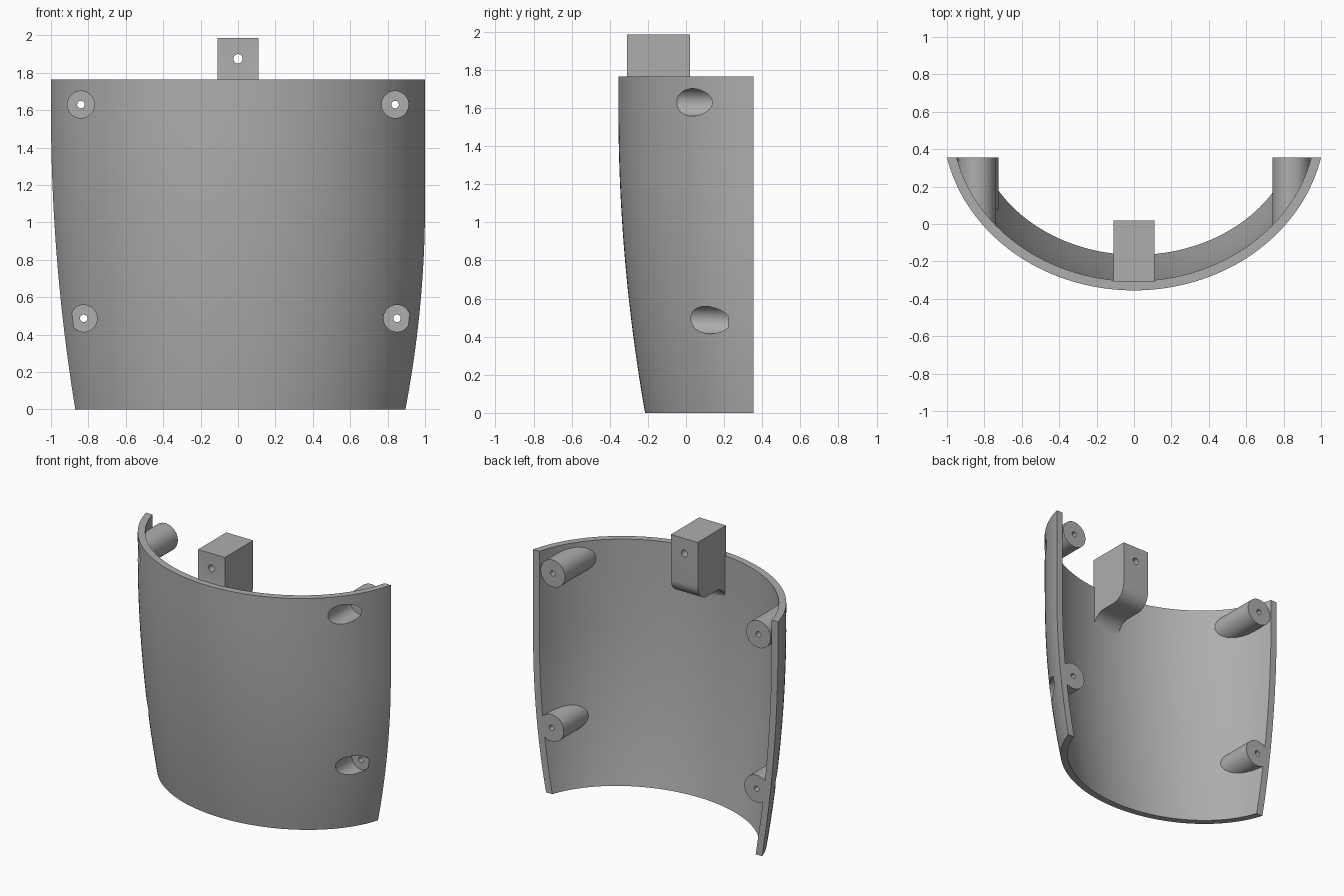
import bpy, bmesh
from math import acos, cos, sin, sqrt, pi

if "Cube" in bpy.data.objects:
    bpy.data.objects.remove(bpy.data.objects["Cube"])

grey = bpy.data.materials.new("plain_grey")
grey.use_nodes = True
colour = (0.42, 0.42, 0.42, 1)
grey.diffuse_color = colour
grey.node_tree.nodes["Principled BSDF"].inputs["Base Color"].default_value = colour

BACK = 0.355      # plane of the rear edges
RIM = 1.765       # height of the shell
CENTRE_Y = 0.55   # centre of the elliptical section
WALL = 0.05


def add_object(name, bm):
    bmesh.ops.recalc_face_normals(bm, faces=bm.faces)
    mesh = bpy.data.meshes.new(name)
    bm.to_mesh(mesh)
    bm.free()
    mesh.materials.append(grey)
    obj = bpy.data.objects.new(name, mesh)
    bpy.context.collection.objects.link(obj)
    return obj


def loft(name, rings):
    """Closed solid through rings of equal point count."""
    bm = bmesh.new()
    rows = [[bm.verts.new(p) for p in ring] for ring in rings]
    n = len(rows[0])
    for low, high in zip(rows, rows[1:]):
        for i in range(n):
            j = (i + 1) % n
            bm.faces.new((low[i], low[j], high[j], high[i]))
    bm.faces.new(rows[0][::-1])
    bm.faces.new(rows[-1])
    return add_object(name, bm)


def cylinder(name, x, z, radius, y0, y1, sides=48):
    circle = [(radius * cos(2 * pi * i / sides), radius * sin(2 * pi * i / sides))
              for i in range(sides)]
    return loft(name, [[(x + u, y, z + v) for u, v in circle] for y in (y0, y1)])


def combine(target, tool, operation):
    mod = target.modifiers.new(operation.lower(), "BOOLEAN")
    mod.operation = operation
    mod.solver = "EXACT"
    mod.object = tool
    bpy.context.view_layer.objects.active = target
    bpy.ops.object.modifier_apply(modifier=mod.name)
    bpy.data.objects.remove(tool)


def taper(z, start):
    return max(0, (start - z) / start) ** 2


def arc(z, inset, y_end, steps=72):
    """Half-ellipse section at height z, narrowing towards the bottom."""
    left, right = 1 - 0.105 * taper(z, 1.1), 1 - 0.13 * taper(z, 1.6)
    b = CENTRE_Y + 0.355 - 0.14 * taper(z, 1.6)
    a = (left + right) / 2 / sqrt(1 - ((CENTRE_Y - BACK) / b) ** 2)
    a, b = a - inset, b - inset
    end = acos((CENTRE_Y - y_end) / b)
    angles = [end * (2 * i / steps - 1) for i in range(steps + 1)]
    return [((left - right) / 2 + a * sin(t), CENTRE_Y - b * cos(t), z) for t in angles]


# Curved shell wall
heights = [RIM * i / 28 for i in range(29)]
shell = loft("curved_shell", [arc(z, 0, BACK) + arc(z, WALL, BACK)[::-1] for z in heights])

# Screw bosses, trimmed inside the wall, with counterbores and pilot holes
spots = [(-0.84, 1.63), (0.84, 1.63), (-0.825, 0.487), (0.85, 0.487)]
for x, z in spots:
    boss = cylinder("boss", x, z, 0.1, -0.4, BACK)
    combine(boss, loft("trim", [arc(h, 0.02, 0.45) for h in heights]), "INTERSECT")
    combine(shell, boss, "UNION")
for x, z in spots:
    combine(shell, cylinder("counterbore", x, z, 0.072, -0.5, 0.22), "DIFFERENCE")
    combine(shell, cylinder("pilot_hole", x, z, 0.02, 0.1, 0.5, 24), "DIFFERENCE")

# Mounting tab with an S-curved foot running into the wall
r = 0.11
quarter = [pi / 2 * i / 14 for i in range(15)]
profile = [(-0.31, 1.985), (0.02, 1.985)]
profile += [(0.02 - r + r * cos(t), 1.655 - r * sin(t)) for t in quarter]
profile += [(-0.195 - r * sin(t), 1.435 + r * cos(t)) for t in quarter]
profile += [(-0.32, 1.435), (-0.32, 1.7), (-0.31, 1.74)]
tab = loft("mounting_tab", [[(x, y, z) for y, z in profile] for x in (-r, r)])
combine(tab, cylinder("tab_hole", 0, 1.875, 0.025, -0.5, 0.2, 24), "DIFFERENCE")

for obj in (shell, tab):
    bpy.ops.object.select_all(action="DESELECT")
    obj.select_set(True)
    bpy.context.view_layer.objects.active = obj
    bpy.ops.object.shade_smooth_by_angle(angle=pi / 6)
